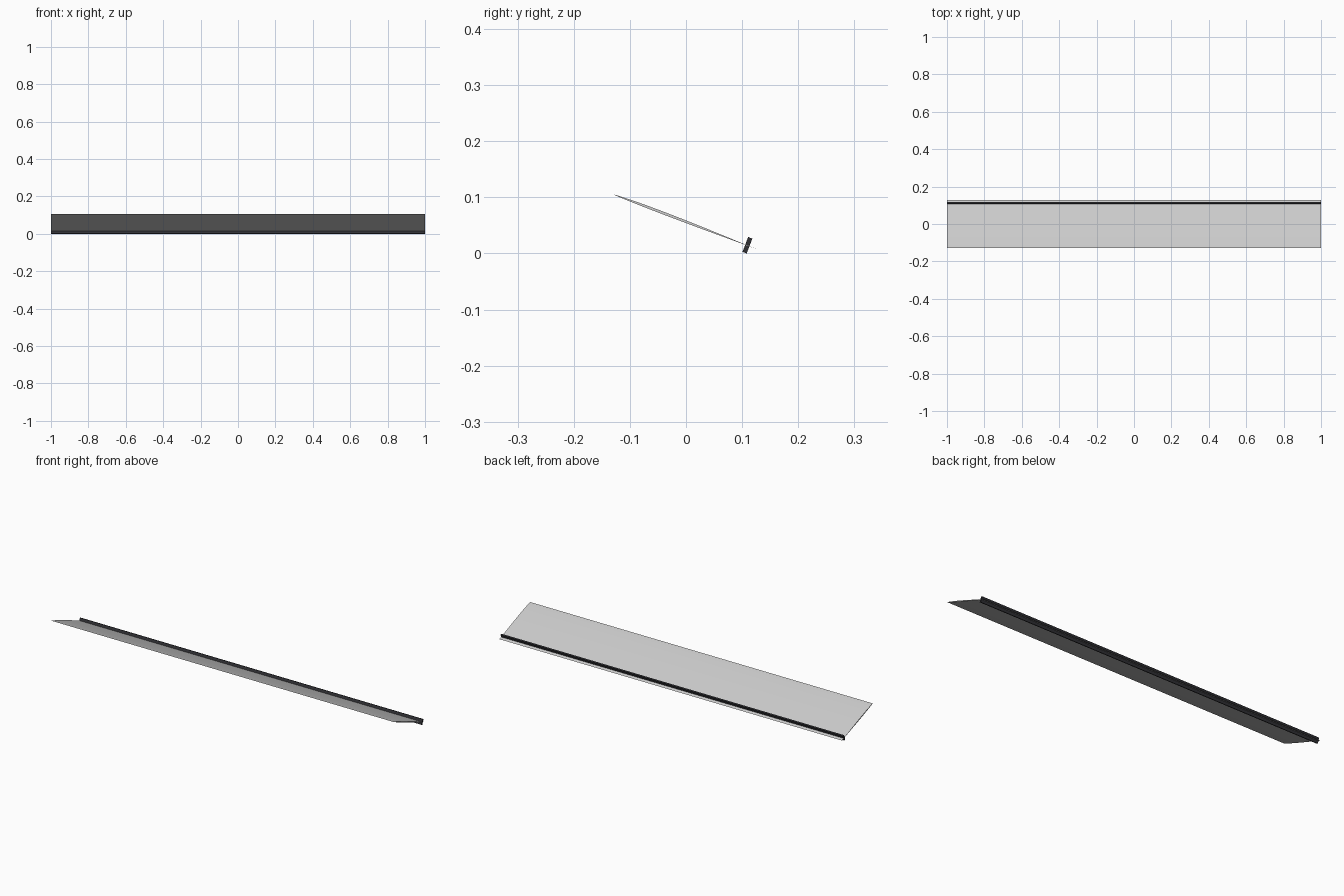
import bpy, bmesh, math
from mathutils import Vector

if "Cube" in bpy.data.objects:
    bpy.data.objects.remove(bpy.data.objects["Cube"])

LEAD = Vector((-0.129, 0.105))    # leading edge (y, z)
TRAIL = Vector((0.128, 0.007))    # trailing edge (y, z)
CHORD = TRAIL - LEAD
ALONG = CHORD.normalized()
UP = Vector((-ALONG.y, ALONG.x))


def extrude_profile(name, points, color=None):
    """Solid made by sweeping a (y, z) outline across the full span."""
    bm = bmesh.new()
    face = bm.faces.new([bm.verts.new((-1, p.x, p.y)) for p in points])
    swept = bmesh.ops.extrude_face_region(bm, geom=[face])["geom"]
    bmesh.ops.translate(bm, vec=(2, 0, 0),
                        verts=[v for v in swept if isinstance(v, bmesh.types.BMVert)])
    bmesh.ops.recalc_face_normals(bm, faces=bm.faces[:])
    mesh = bpy.data.meshes.new(name)
    bm.to_mesh(mesh)
    bm.free()
    obj = bpy.data.objects.new(name, mesh)
    bpy.context.collection.objects.link(obj)
    if color:
        mat = bpy.data.materials.new(name + "_color")
        mat.diffuse_color = color
        mat.use_nodes = True
        mat.node_tree.nodes["Principled BSDF"].inputs["Base Color"].default_value = mat.diffuse_color
        mesh.materials.append(mat)
    return obj


# Thin tapered blade: slightly domed upper side, nearly flat lower side
def side(t, height):
    return LEAD + CHORD * t + UP * height * (t ** 0.7) * ((1 - t) ** 1.3) * 2.1

steps = [0.5 - 0.5 * math.cos(math.pi * i / 16) for i in range(17)]
upper = [side(t, 0.0055) for t in steps]
lower = [side(t, -0.003) for t in reversed(steps[1:-1])]
blade = extrude_profile("wing_blade", upper + lower)
bpy.context.view_layer.objects.active = blade
blade.select_set(True)
bpy.ops.object.shade_smooth_by_angle(angle=math.radians(30))

# Dark strip standing square to the blade near its trailing edge
mid = Vector((0.1095, 0.0147))
half_w, half_h = ALONG * 0.004, UP * 0.0142
extrude_profile("trailing_strip",
                [mid - half_w - half_h, mid + half_w - half_h,
                 mid + half_w + half_h, mid - half_w + half_h],
                (0.03, 0.03, 0.035, 1))
